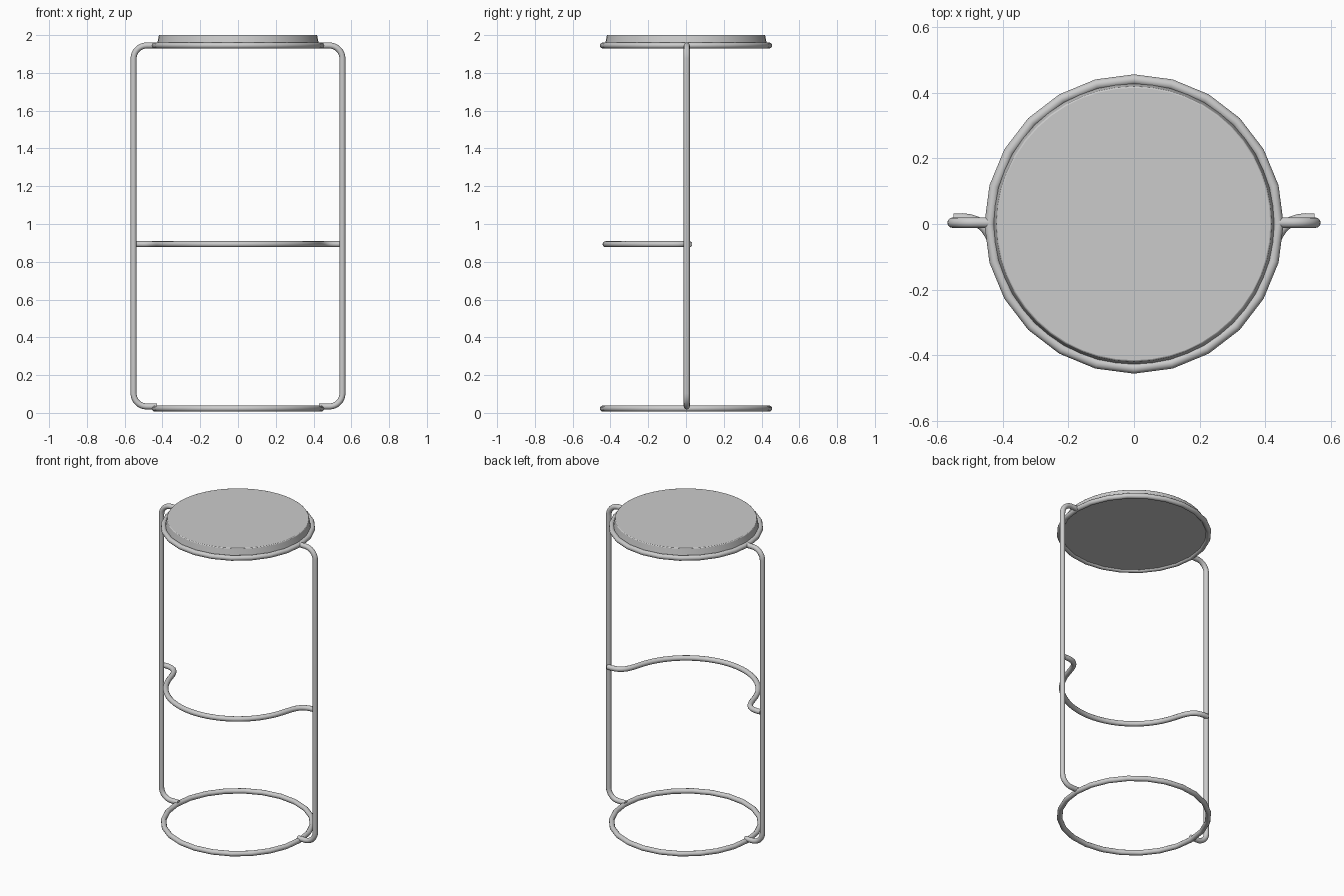
import bpy, math
from mathutils import Vector

if "Cube" in bpy.data.objects:
    bpy.data.objects.remove(bpy.data.objects["Cube"])

TUBE = 0.016

metal = bpy.data.materials.new("grey")
metal.diffuse_color = (0.6, 0.6, 0.6, 1)
metal.use_nodes = True
metal.node_tree.nodes["Principled BSDF"].inputs["Base Color"].default_value = metal.diffuse_color


def finish(obj, name):
    obj.name = name
    obj.data.materials.clear()
    obj.data.materials.append(metal)
    bpy.ops.object.select_all(action='DESELECT')
    obj.select_set(True)
    bpy.context.view_layer.objects.active = obj
    bpy.ops.object.shade_smooth_by_angle(angle=math.radians(40))


def tube(name, points):
    """Round capped tube swept along a list of points."""
    curve = bpy.data.curves.new(name, 'CURVE')
    curve.dimensions = '3D'
    curve.bevel_depth = TUBE
    curve.bevel_resolution = 4
    curve.use_fill_caps = True
    spline = curve.splines.new('POLY')
    spline.points.add(len(points) - 1)
    for p, co in zip(spline.points, points):
        p.co = (*co, 1)
    obj = bpy.data.objects.new(name, curve)
    bpy.context.collection.objects.link(obj)
    bpy.ops.object.select_all(action='DESELECT')
    obj.select_set(True)
    bpy.context.view_layer.objects.active = obj
    bpy.ops.object.convert(target='MESH')
    finish(bpy.context.object, name)


def bend(cx, cz, r, a0, a1, n=8):
    """Quarter bend in the xz plane."""
    angles = [math.radians(a0 + (a1 - a0) * i / n) for i in range(n + 1)]
    return [(cx + r * math.cos(a), 0.0, cz + r * math.sin(a)) for a in angles]


def bezier(p0, p1, p2, p3, n=10):
    pts = [Vector(p) for p in (p0, p1, p2, p3)]
    out = []
    for i in range(n + 1):
        t = i / n
        w = ((1 - t) ** 3, 3 * t * (1 - t) ** 2, 3 * t * t * (1 - t), t ** 3)
        out.append(tuple(sum((p * k for p, k in zip(pts, w)), Vector((0, 0, 0)))))
    return out


# Base ring and seat ring
for name, z in (("base_ring", TUBE + 0.007), ("seat_ring", 1.945)):
    bpy.ops.mesh.primitive_torus_add(major_segments=24, minor_segments=12,
                                     major_radius=0.44, minor_radius=TUBE,
                                     location=(0, 0, z))
    finish(bpy.context.object, name)

# Side legs, bent inward at both ends to meet the rings
R, X = 0.07, 0.553
top, low = 1.945, 0.034
for side, s in (("left", -1), ("right", 1)):
    path = [(0.43, 0, low)] + bend(X - R, low + R, R, -90, 0)
    path += bend(X - R, top - R, R, 0, 90) + [(0.44, 0, top)]
    tube(side + "_leg", [(s * x, 0.004, z) for x, y, z in path])

# Footrest: front arc with a flared hook to each leg
Z, FR, start = 0.893, 0.426, math.radians(-16)
end = (FR * math.cos(start), FR * math.sin(start), Z)
tangent = Vector((-math.sin(start), math.cos(start), 0))
hook = bezier((0.55, 0.016, Z), (0.45, 0.025, Z),
              tuple(Vector(end) + tangent * 0.09), end)
steps = 28
arc = [(FR * math.cos(a), FR * math.sin(a), Z)
       for a in (start - (math.pi + 2 * start) * i / steps for i in range(1, steps))]
tube("footrest", hook + arc + [(-x, y, z) for x, y, z in reversed(hook)])

# Seat pad, slightly tapered with a softened top edge
bpy.ops.mesh.primitive_cone_add(vertices=48, radius1=0.43, radius2=0.419,
                                depth=0.06, location=(0, 0, 1.97))
seat = bpy.context.object
bevel = seat.modifiers.new("soft_edge", 'BEVEL')
bevel.width = 0.004
bevel.segments = 2
bevel.limit_method = 'ANGLE'
finish(seat, "seat")
